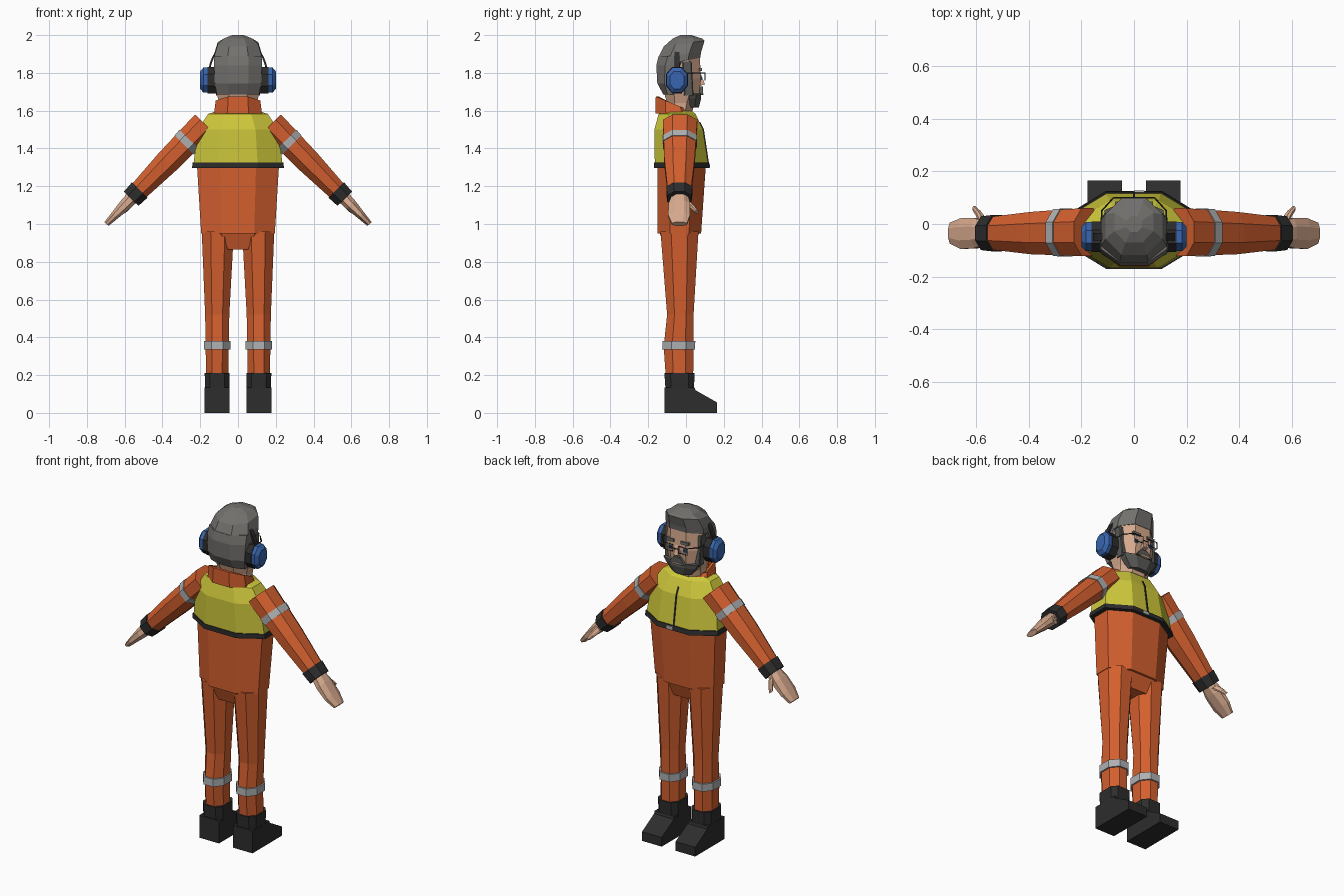
import bpy, bmesh
from math import cos, sin, radians
from mathutils import Matrix, Vector

cube = bpy.data.objects.get("Cube")
if cube:
    bpy.data.objects.remove(cube)


def material(name, *colour):
    mat = bpy.data.materials.new(name)
    mat.use_nodes = True
    mat.diffuse_color = (*colour, 1)
    mat.node_tree.nodes["Principled BSDF"].inputs["Base Color"].default_value = (*colour, 1)
    return mat


ORANGE = material("orange_cloth", .65, .115, .028)
YELLOW = material("yellow_cloth", .63, .59, .045)
DARK = material("dark_rubber", .026, .026, .026)
SILVER = material("reflective_grey", .42, .43, .44)
SKIN = material("skin", .68, .4, .27)
HAIR = material("grey_hair", .17, .165, .155)
BEARD = material("dark_grey_beard", .1, .1, .095)
BLUE = material("blue_plastic", .04, .13, .42)


def add_object(name, data, mat):
    data.materials.append(mat)
    ob = bpy.data.objects.new(name, data)
    bpy.context.collection.objects.link(ob)
    return ob


def skin_loops(name, loops, mat, frame=Matrix(), side=1, caps=True):
    """Join equal loops of points into a solid, mirrored in x when side is -1."""
    bm = bmesh.new()
    loops = [[bm.verts.new(point) for point in loop] for loop in loops]
    count = len(loops[0])
    for low, high in zip(loops, loops[1:]):
        for i in range(count):
            j = (i + 1) % count
            bm.faces.new((low[i], low[j], high[j], high[i]))
    if caps:
        bm.faces.new(loops[0])
        bm.faces.new(loops[-1])
    bm.transform(Matrix.Diagonal((side, 1, 1, 1)) @ frame)
    bmesh.ops.recalc_face_normals(bm, faces=bm.faces)
    mesh = bpy.data.meshes.new(name)
    bm.to_mesh(mesh)
    bm.free()
    return add_object(name, mesh, mat)


def ring(z, half, back, front, x=0, rise=0):
    """Cross-section of a loft; rise lifts its front edge."""
    return z, half, back, front, x, rise


def octagon(section, cut):
    z, half, back, front, x, rise = section
    depth = front - back
    dx, dy = 2 * half * cut, depth * cut
    corners = []
    for sx, sy in ((-1, -1), (1, -1), (1, 1), (-1, 1)):
        edge_x, edge_y = x + sx * half, front if sy > 0 else back
        pair = [(edge_x, edge_y - sy * dy), (edge_x - sx * dx, edge_y)]
        corners += pair if sx == sy else pair[::-1]
    return [(px, py, z + rise * (py - back) / depth) for px, py in corners]


def loft(name, sections, mat, cut=.28, **options):
    return skin_loops(name, [octagon(s, cut) for s in sections], mat, **options)


def wrap(name, limb, low, high, grow, mat, **options):
    """Band that follows a lofted limb between two heights."""
    sections = []
    for z in (low, high):
        for a, b in zip(limb, limb[1:]):
            if z <= b[0]:
                break
        t = (z - a[0]) / (b[0] - a[0])
        _, half, back, front, x, _ = [p + (q - p) * t for p, q in zip(a, b)]
        sections.append(ring(z, half + grow, back - grow, front + grow, x))
    loft(name, sections, mat, **options)


def prism_x(name, profile, low, high, mat, side=1):
    """Extrude a (y, z) profile along x."""
    skin_loops(name, [[(x, y, z) for y, z in profile] for x in (low, high)], mat, side=side)


def prism_y(name, profile, low, high, mat, side=1):
    """Extrude an (x, z) profile along y."""
    skin_loops(name, [[(x, y, z) for x, z in profile] for y in (low, high)], mat, side=side)


def rectangle(x, z, half_width, half_height):
    return [(x + sx * half_width, z + sz * half_height)
            for sx, sz in ((-1, -1), (1, -1), (1, 1), (-1, 1))]


def wire(name, points, mat, cyclic=False, side=1):
    curve = bpy.data.curves.new(name, "CURVE")
    curve.dimensions = "3D"
    curve.bevel_depth, curve.bevel_resolution = .003, 0
    spline = curve.splines.new("POLY")
    spline.points.add(len(points) - 1)
    for point, (x, y, z) in zip(spline.points, points):
        point.co = (side * x, y, z, 1)
    spline.use_cyclic_u = cyclic
    add_object(name, curve, mat)


# Overall body
loft("torso", [ring(.95, .195, -.15, .08), ring(1.31, .217, -.15, .105)], ORANGE)
loft("crotch", [ring(.865, .065, -.11, .04), ring(.955, .115, -.14, .07)], ORANGE, cut=.1)

# Vest with waistband, zip and pull tab
vest = [ring(1.3, .238, -.165, .12), ring(1.5, .212, -.167, .09),
        ring(1.583, .158, -.145, .05), ring(1.6, .1, -.12, .03)]
loft("vest", vest, YELLOW)
wrap("vest_waistband", vest, 1.297, 1.325, .005, DARK)
zip_line = [(vest[0][3], vest[0][0]), (vest[1][3], vest[1][0]), (.07, 1.54)]
zip_front = [(y + .005, z) for y, z in reversed(zip_line)]
prism_x("vest_zip", zip_line + zip_front, -.004, .004, DARK)
prism_y("zip_tab", rectangle(.02, 1.31, .02, .01), .12, .128, SILVER)

# Collar, lower at the throat
collar = loft("collar", [ring(1.585, .127, -.162, .035), ring(1.675, .118, -.16, .02, rise=-.075)],
              ORANGE, caps=False)
collar.modifiers.new("thickness", "SOLIDIFY").thickness = .018
loft("undershirt", [ring(1.57, .085, -.11, .03), ring(1.635, .08, -.1, .03)], DARK)

# Head, nose and hair
loft("head", [ring(1.58, .095, -.105, .03), ring(1.64, .098, -.1, .045),
              ring(1.69, .113, -.115, .07), ring(1.77, .119, -.13, .08),
              ring(1.88, .117, -.13, .073), ring(1.95, .08, -.09, .05)], SKIN)
prism_x("nose", [(.07, 1.73), (.1, 1.74), (.078, 1.795), (.07, 1.795)], -.014, .014, SKIN)
loft("hair_back", [ring(1.685, .112, -.12, -.04), ring(1.745, .123, -.152, -.02),
                   ring(1.84, .127, -.157, .01), ring(1.89, .125, -.145, .03)], HAIR)
loft("hair_top", [ring(1.835, .126, -.156, .075, rise=.045), ring(1.885, .125, -.145, .08, rise=.025),
                  ring(1.94, .108, -.117, .098, rise=.03), ring(1.982, .075, -.07, .085),
                  ring(2, .03, -.03, .03)], HAIR)

# Beard, moustache and mouth
loft("beard", [ring(1.617, .062, -.01, .068), ring(1.665, .1, -.02, .08),
               ring(1.69, .113, -.015, .079)], BEARD)
prism_y("moustache", [(-.055, 1.685), (-.02, 1.727), (.02, 1.727), (.055, 1.685)], .06, .09, BEARD)
prism_y("mouth", rectangle(0, 1.688, .028, .004), .07, .092, SKIN)

# Glasses sit in one flat plane
LENS_X, LENS_Y, LENS_Z = .048, .1, 1.78
LENS_HALF = .03
inner, outer = LENS_X - LENS_HALF, LENS_X + LENS_HALF
wire("glasses_bridge", [(-inner, LENS_Y, LENS_Z), (inner, LENS_Y, LENS_Z)], DARK)

# Arm frame: local z runs down the arm, local x is its upper side
along = Vector((1, 0, -1.02)).normalized()
up = Vector((-along.z, 0, along.x))
arm_frame = Matrix.Translation((.177, 0, 1.53)) @ Matrix(
    ((up.x, 0, along.x), (0, 1, 0), (up.z, 0, along.z))).to_4x4()

# Ear frame: local z points sideways out of the head
ear_frame = Matrix.Translation((0, -.048, 1.762)) @ Matrix(
    ((0, 0, 1), (0, 1, 0), (1, 0, 0))).to_4x4()

leg = [ring(.19, .06, -.107, .038, x=.11), ring(.35, .061, -.118, .04, x=.11),
       ring(.52, .064, -.1, .04, x=.11), ring(.96, .085, -.135, .066, x=.107)]
sleeve = [ring(0, .071, -.122, .06), ring(.28, .065, -.115, .046), ring(.52, .05, -.096, .026)]
hand = [ring(.54, .035, -.075, .01), ring(.6, .032, -.092, .022),
        ring(.68, .022, -.095, .022), ring(.742, .015, -.075, .005)]
thumb = [ring(.57, .02, -.02, .02, x=-.01), ring(.605, .016, .022, .05, x=-.016),
         ring(.635, .011, .048, .068, x=-.02)]
boot = [(-.115, 0), (.165, 0), (.165, .055), (.05, .12), (.045, .135), (-.115, .135)]
ear_cup = [ring(.16, .067, -.055, .055), ring(.183, .067, -.055, .055), ring(.2, .046, -.038, .038)]

# Quarter of an elliptical band leading from the ear to the crown
arc = [radians(angle) for angle in range(0, 60, 10)]
headset_arm = [(.16 * cos(a), LENS_Z + .2 * sin(a)) for a in arc]
headset_arm += [(.15 * cos(a), LENS_Z + .19 * sin(a)) for a in reversed(arc)]

for label, side in (("left_", 1), ("right_", -1)):
    # Leg with reflective strip and boot
    loft(label + "leg", leg, ORANGE, side=side)
    wrap(label + "leg_strip", leg, .335, .38, .009, SILVER, side=side)
    prism_x(label + "boot", boot, .046, .177, DARK, side)
    wrap(label + "boot_shaft", leg, .12, .21, .006, DARK, side=side, cut=.2)

    # Sleeve with reflective strip and cuff, hand and thumb
    on_arm = dict(frame=arm_frame, side=side)
    loft(label + "sleeve", sleeve, ORANGE, **on_arm)
    wrap(label + "sleeve_strip", sleeve, .115, .155, .004, SILVER, **on_arm)
    wrap(label + "cuff", sleeve, .49, .555, .006, DARK, **on_arm)
    loft(label + "hand", hand, SKIN, **on_arm)
    loft(label + "thumb", thumb, SKIN, **on_arm)

    # Ear defender: pad, cup and the arm leading over the head
    on_ear = dict(frame=ear_frame, side=side)
    wrap(label + "ear_pad", ear_cup, .11, .162, .003, DARK, **on_ear)
    loft(label + "ear_cup", ear_cup, BLUE, **on_ear)
    prism_y(label + "headset_arm", headset_arm, -.062, -.034, DARK, side)

    # Sideburn, eye, brow and glasses
    loft(label + "sideburn", [ring(1.68, .016, -.01, .04, x=.1), ring(1.86, .02, -.02, .03, x=.104)],
         BEARD, side=side, cut=.1)
    prism_y(label + "eye", rectangle(LENS_X, 1.772, .011, .01), .076, .083, BLUE, side)
    prism_y(label + "pupil", rectangle(LENS_X, 1.772, .005, .006), .077, .085, DARK, side)
    prism_y(label + "brow", rectangle(LENS_X, 1.817, .025, .008), .068, .086, HAIR, side)
    rim = [(x, LENS_Y, z) for x, z in rectangle(LENS_X, LENS_Z, LENS_HALF, .02)]
    wire(label + "glasses_rim", rim, DARK, cyclic=True, side=side)
    wire(label + "glasses_temple", [(outer, LENS_Y, 1.8), (.123, .05, 1.8), (.125, -.03, 1.8)],
         DARK, side=side)
